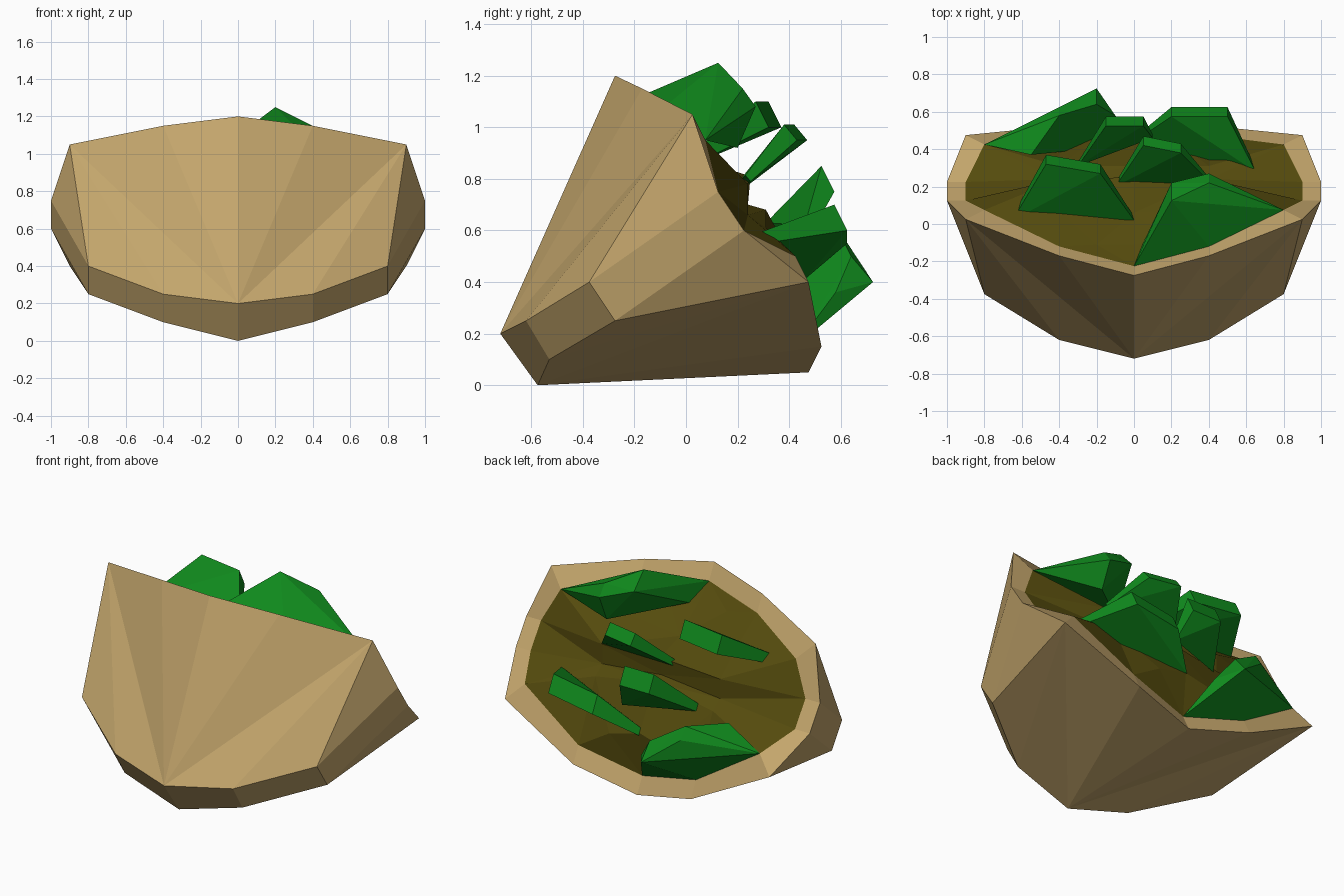
import bpy, bmesh
from mathutils import Vector

if "Cube" in bpy.data.objects:
    bpy.data.objects.remove(bpy.data.objects["Cube"])

def material(name, color):
    m = bpy.data.materials.new(name)
    m.diffuse_color = (*color, 1)
    m.use_nodes = True
    m.node_tree.nodes["Principled BSDF"].inputs["Base Color"].default_value = m.diffuse_color
    return m

TAN = material("tan_shell", (0.55, 0.38, 0.15))
OLIVE = material("olive_filling", (0.09, 0.07, 0.004))
GREEN = material("green_leaf", (0.005, 0.25, 0.012))

def add_object(name, bm, mat, mirror=False):
    bmesh.ops.recalc_face_normals(bm, faces=bm.faces)
    me = bpy.data.meshes.new(name)
    bm.to_mesh(me)
    bm.free()
    me.materials.append(mat)
    ob = bpy.data.objects.new(name, me)
    bpy.context.collection.objects.link(ob)
    if mirror:
        ob.modifiers.new("mirror", 'MIRROR').use_clip = True
    return ob

def hull(points):
    bm = bmesh.new()
    for p in points:
        bm.verts.new(p)
    res = bmesh.ops.convex_hull(bm, input=bm.verts)
    junk = {g for g in res["geom_interior"] + res["geom_unused"]
            if isinstance(g, bmesh.types.BMVert)}
    bmesh.ops.delete(bm, geom=list(junk), context='VERTS')
    return bm

# Half profiles of the shell: mouth rim, inner rim, front crease, bottom crease
rim = [(0, -.275, 1.2), (.4, -.17, 1.15), (.9, .025, 1.05), (1, .125, .75),
       (1, .225, .6), (.9, .475, .4), (.4, .525, .15), (0, .475, .05)]
inner = [(0, -.225, 1.1), (.4, -.12, 1.05), (.8, .075, .95), (.9, .125, .75),
         (.9, .225, .6), (.8, .425, .5), (.4, .475, .25), (0, .425, .15)]
crease = [(0, -.72, .2), (.4, -.62, .25), (.8, -.375, .4)]
bottom = [(0, -.575, 0), (.4, -.53, .1), (.8, -.275, .25)]

# Taco-like shell, one half mirrored across x
bm = bmesh.new()
R, I, C, B = ([bm.verts.new(p) for p in row] for row in (rim, inner, crease, bottom))
for i in range(7):
    bm.faces.new((R[i], R[i + 1], I[i + 1], I[i]))
for i in range(2):
    bm.faces.new((C[i], C[i + 1], B[i + 1], B[i]))
    bm.faces.new((C[0], R[i], R[i + 1]))
    bm.faces.new((C[i], C[i + 1], R[2]))
    bm.faces.new((B[i], B[i + 1], R[5]))
    bm.faces.new((B[0], R[5 + i], R[6 + i]))
for tri in ((C[2], R[2], R[3]), (C[2], R[3], R[4]),
            (C[2], R[4], B[2]), (B[2], R[4], R[5])):
    bm.faces.new(tri)
add_object("shell", bm, TAN, mirror=True)

# Terraced filling: ridge rows (y, z at the centre and at mid width) to the inner rim
terraces = [(0, .2, -.11, 1.0, -.11, 1.01), (0, .4, .06, .87, .07, .92),
            (0, .4, .25, .81, .24, .78), (0, .4, .24, .7, .24, .66),
            (0, .4, .31, .68, .31, .61), (0, .2, .45, .42, .46, .37)]
bm = bmesh.new()
rows = [[bm.verts.new((x0, y0, z0)), bm.verts.new((x1, y1, z1)), bm.verts.new(p)]
        for (x0, x1, y0, z0, y1, z1), p in zip(terraces, inner[1:7])]
for end, row in ((inner[0], rows[0]), (inner[7], rows[-1])):
    tip = bm.verts.new(end)
    for i in range(2):
        bm.faces.new((tip, row[i], row[i + 1]))
for a, b in zip(rows, rows[1:]):
    for i in range(2):
        bm.faces.new((a[i], a[i + 1], b[i + 1], b[i]))
bmesh.ops.triangulate(bm, faces=bm.faces)
add_object("filling", bm, OLIVE, mirror=True)

# Leaves: two base points in the filling and an outer edge, thickened upward
leaves = [
    ("leaf_back_right", .1, [(.65, .3, .55), (0, .46, .41)],
     [(.5, .625, .6), (.2, .625, .55)]),
    ("leaf_middle_low", .1, [(-.3, .33, .59), (.1, .48, .58)],
     [(.05, .575, .75), (-.15, .575, .75)]),
    ("leaf_middle_high", .06, [(-.1, .22, .76), (.4, .25, .79)],
     [(.05, .47, .95), (.25, .43, .95)]),
    ("leaf_front_left", .1, [(-.65, .04, .86), (0, .04, .86)],
     [(-.47, .37, 1.0), (-.18, .32, 1.0)]),
]
for name, rise, base, edge in leaves:
    pts = [Vector(p) for p in base + edge]
    step = Vector((0, -.05, rise))
    lift = [p + step * (.4 if i < 2 else 1) for i, p in enumerate(pts)]
    add_object(name, hull(pts + lift), GREEN)

# Low leaf hanging over the back rim
back = inner[5:] + [(-.2, .725, .4), (-.4, .625, .55), (-.4, .58, .62),
                    (-.2, .64, .5), (-.1, .58, .36), (-.55, .37, .6)]
add_object("leaf_back_left", hull([(-abs(x), y, z) for x, y, z in back]), GREEN)

# Tall leaf rising over the front edge
front = inner[:3] + [(.2, .125, 1.25), (.2, .22, 1.15), (.4, .22, 1.15),
                     (.4, .27, 1.08), (.4, .2, .92), (.05, -.1, 1.0)]
add_object("leaf_front_right", hull(front), GREEN)
